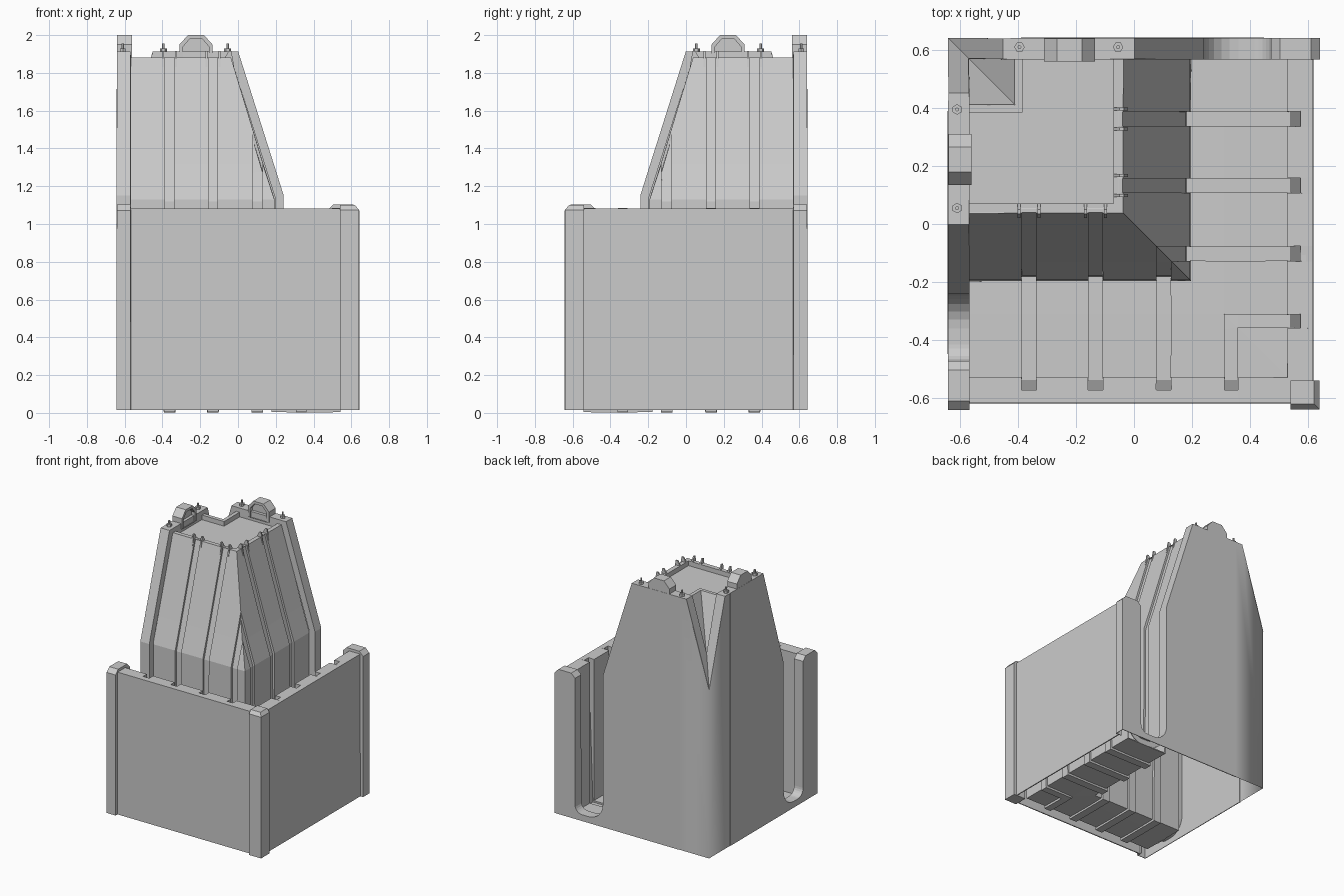
import bpy, bmesh, math
from mathutils import Vector

cube = bpy.data.objects.get("Cube")
if cube:
    bpy.data.objects.remove(cube)

grey = bpy.data.materials.new("plain grey")
grey.use_nodes = True
grey.diffuse_color = (0.6, 0.6, 0.6, 1)
grey.node_tree.nodes["Principled BSDF"].inputs["Base Color"].default_value = (0.6, 0.6, 0.6, 1)


def flip(p):
    """Reflect a point across the diagonal the whole model is symmetric about."""
    return (-p[1], -p[0], p[2])


def build(name, faces, mirrored=True, thickness=0.0, smooth=False):
    """Make an object from faces given as point lists, plus their reflection."""
    bm = bmesh.new()
    both = faces + ([[flip(p) for p in reversed(f)] for f in faces] if mirrored else [])
    for f in both:
        bm.faces.new([bm.verts.new(p) for p in f])
    bmesh.ops.remove_doubles(bm, verts=bm.verts, dist=0.0005)
    bmesh.ops.recalc_face_normals(bm, faces=bm.faces)
    for f in bm.faces:
        f.smooth = smooth
    mesh = bpy.data.meshes.new(name)
    bm.to_mesh(mesh)
    bm.free()
    mesh.materials.append(grey)
    obj = bpy.data.objects.new(name, mesh)
    bpy.context.collection.objects.link(obj)
    if thickness:
        mod = obj.modifiers.new("sheet", "SOLIDIFY")
        mod.thickness = thickness
        mod.offset = 0
    return obj


def loft(a, b):
    """Quads between two equally long rows of points."""
    return [[a[i], a[i + 1], b[i + 1], b[i]] for i in range(len(a) - 1)]


def prism(a, b):
    """Closed solid between two matching loops."""
    return loft(a + a[:1], b + b[:1]) + [list(reversed(a)), b]


def box(x0, x1, y0, y1, z0, z1):
    low = [(x0, y0, z0), (x1, y0, z0), (x1, y1, z0), (x0, y1, z0)]
    return prism(low, [(x, y, z1) for x, y, z in low])


def arc(cy, cz, r, start, end, steps=6):
    angles = [math.radians(start + (end - start) * i / steps) for i in range(steps + 1)]
    return [(cy + r * math.cos(a), cz + r * math.sin(a)) for a in angles]


# Channel shell: tower face, floor and outer wall, with shallow strap grooves
SKIN = [(-.615, 1.08), (-.615, .015)]
plain = [(.04, 1.88), (-.075, 1.5), (-.13, 1.318), (-.19, 1.13), (-.195, .02),
         (-.31, .02), (-.36, .02), (-.53, .02), (-.53, 1.08)] + SKIN
groove = [(.055, 1.88), (-.075, 1.45), (-.13, 1.27), (-.175, 1.12), (-.18, .006),
          (-.31, .006), (-.36, .006), (-.54, .006), (-.575, 1.08)] + SKIN
STRAPS = [(-.39, -.335), (-.16, -.105), (.075, .13), (.31, .36)]
stations = [(-.57, plain)]
for a, b in STRAPS:
    stations += [(a, plain), (a, groove), (b, groove), (b, plain)]
stations.append((9, plain))

shell = []
for (xa, pa), (xb, pb) in zip(stations, stations[1:]):
    for i in range(len(plain) - 1):
        quad = [(xa, *pa[i]), (xa, *pa[i + 1]), (xb, *pb[i + 1]), (xb, *pb[i])]
        if all(x >= -y - 1e-6 for x, y, z in quad):
            continue                          # beyond the mitred corner
        points = []
        for x, y, z in quad:
            p = (min(x, -y), y, z)
            if not any((Vector(p) - Vector(q)).length < 1e-4 for q in points):
                points.append(p)
        if len(points) > 2:
            shell.append(points)
build("channel_shell", shell, thickness=0.008)

# End frame: U-shaped opening joined to the tall tower side plate
CORNER = [(.39, 1.91), (.45, 1.91), (.64, 1.28)]
path = [(-.64, .015), (-.64, 1.07), (-.61, 1.1), (-.505, 1.1), (-.475, 1.07)]
path += arc(-.415, .12, .06, 180, 270) + arc(-.36, .18, .12, 270, 360)
path += [(-.24, 1.15), (0, 1.91)] + CORNER
inner = path[:-1] + [(.57, 1.512)]


def inset(pts, d):
    """Offset an open path to its right-hand side with mitred corners."""
    pts = [Vector(p) for p in pts]
    dirs = [(b - a).normalized() for a, b in zip(pts, pts[1:])]
    result = []
    for i, p in enumerate(pts):
        n = [Vector((v.y, -v.x)) for v in (dirs[max(i - 1, 0)], dirs[min(i, len(dirs) - 1)])]
        m = (n[0] + n[1]).normalized()
        result.append(tuple(p + m * d / m.dot(n[0])))
    return result


def at(x, pts):
    return [(x, y, z) for y, z in pts]


ring = inset(inner, 0.045)
outer_skin = at(-.64, path[:-2] + [(.39, .015)])
frame = [outer_skin] + loft(at(-.64, path), at(-.57, inner)) + loft(at(-.57, inner), at(-.57, ring))
build("tower_side_plates", frame, thickness=0.006)

# Soft shaded skin round the outer corner
build("corner_skin", [at(-.64, CORNER + [(.64, .015), (.39, .015)])], smooth=True)

# Tower top: rim with sunken deck and a notch at the outer corner
rim = [(-.57, .04), (-.04, .04), (-.04, .57), (-.41, .57), (-.41, .41), (-.57, .41)]
deck = [(-.57, .07), (-.07, .07), (-.07, .57), (-.385, .57), (-.385, .385), (-.57, .385)]


def level(pts, z):
    return [(x, y, z) for x, y in pts]


top = loft(level(rim + rim[:1], 1.88), level(deck + deck[:1], 1.88))
top += loft(level(deck + deck[:1], 1.88), level(deck + deck[:1], 1.845))
top.append(level(deck, 1.845))
top = [f for f in top if len({p for p in f}) == len(f)]
build("tower_deck", top, mirrored=False)
build("corner_notch", [[(-.57, .57, 1.49), (-.41, .41, 1.88), (-.57, .41, 1.88)]], thickness=0.004)

# Arched lugs on the two side plates, with a recessed inner face
lug = [(.135, 1.87), (.31, 1.87), (.31, 1.95), (.265, 2), (.18, 2), (.135, 1.95)]
small = [(.222 + (y - .222) * .78, 1.87 + (z - 1.87) * .85) for y, z in lug]
lug_faces = loft(at(-.64, lug + lug[:1]), at(-.56, lug + lug[:1])) + [at(-.64, lug)]
lug_faces += loft(at(-.56, lug + lug[:1]), at(-.56, small + small[:1]))
lug_faces += loft(at(-.56, small + small[:1]), at(-.59, small + small[:1])) + [at(-.59, small)]
build("arched_lugs", lug_faces)

# Pointed tabs beside each strap at the tower rim
tabs = []
for strap in STRAPS[:2]:
    for x in (strap[0] - .012, strap[1] + .002):
        side = [(.02, 1.83), (.07, 1.83), (.07, 1.88), (.05, 1.915), (.035, 1.915)]
        tabs += prism(at(x, side), at(x + .01, side))
build("strap_tabs", tabs)

# Corner post with a chamfered cap
c0, c1, bev = .54, .64, .02
square = [(c0, -c1), (c1, -c1), (c1, -c0), (c0, -c0)]
cap = [(c0, -c1 + bev), (c1 - bev, -c1 + bev), (c1 - bev, -c0), (c0, -c0)]
post = loft(level(square + square[:1], .015), level(square + square[:1], 1.075))
post += loft(level(square + square[:1], 1.075), level(cap + cap[:1], 1.1))
post += [level(cap, 1.1), level(square, .015)]
build("corner_post", post, mirrored=False)

# Hexagonal bolts on the plate tops
bolts = []
for x in (-.395, -.055):
    for r, z0, z1 in ((.018, 1.91, 1.93), (.007, 1.93, 1.955)):
        hexagon = arc(x, .61, r, 0, 300, 5)
        bolts += prism(level(hexagon, z0), level(hexagon, z1))
build("plate_bolts", bolts)
